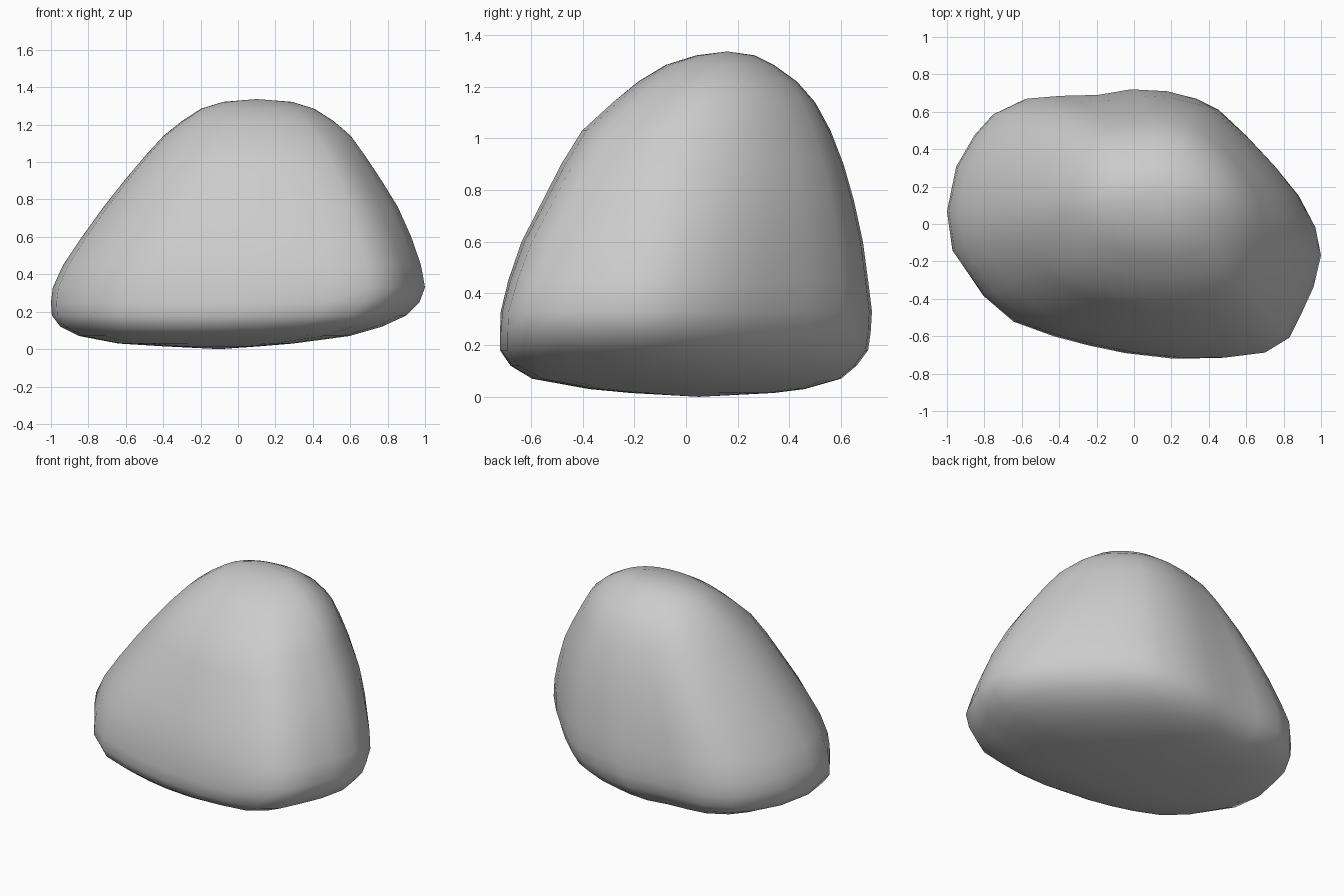
import bpy, bmesh, math

# Plan outline of the boulder at its widest (seen from the top)
OUTLINE = [(1, -.17), (.97, -.02), (.88, .15), (.75, .31), (.6, .47), (.45, .61), (.33, .67),
           (.17, .71), (-.02, .72), (-.2, .69), (-.4, .685), (-.58, .67), (-.75, .59),
           (-.85, .48), (-.95, .31), (-1, .07), (-.97, -.14), (-.8, -.38), (-.63, -.52),
           (-.4, -.6), (-.2, -.65), (0, -.69), (.27, -.72), (.5, -.715), (.7, -.69),
           (.83, -.61), (.9, -.47), (.96, -.34)]

# Height, x range, y range, and how round the slice is
SLICES = [(.015, -.40, .12, -.22, .34, .6), (.03, -.64, .30, -.38, .46, .4),
          (.07, -.85, .60, -.60, .60, .2), (.12, -.95, .77, -.68, .66, .05),
          (.18, -.995, .90, -.72, .705, 0), (.25, -1, .97, -.72, .715, 0),
          (.33, -.99, 1, -.717, .72, 0), (.45, -.935, .98, -.69, .705, .08),
          (.60, -.835, .93, -.64, .685, .15), (.76, -.72, .86, -.56, .65, .25),
          (.90, -.61, .775, -.49, .61, .35), (1.03, -.50, .69, -.41, .56, .45),
          (1.14, -.40, .61, -.29, .50, .55), (1.22, -.30, .515, -.19, .43, .65),
          (1.285, -.20, .41, -.08, .34, .8), (1.322, -.08, .29, .04, .265, .9)]

bm = bmesh.new()


def ring(z, x0, x1, y0, y1, roundness):
    verts = []
    for px, py in OUTLINE:
        u, v = px, py / .72
        a = math.atan2(v, u)
        u += (math.cos(a) - u) * roundness
        v += (math.sin(a) - v) * roundness
        verts.append(bm.verts.new(((x0 + x1) / 2 + u * (x1 - x0) / 2,
                                   (y0 + y1) / 2 + v * (y1 - y0) / 2, z)))
    return verts


# Skin between neighbouring slices
rings = [ring(*s) for s in SLICES]
n = len(OUTLINE)
for lo, hi in zip(rings, rings[1:]):
    for i in range(n):
        j = (i + 1) % n
        bm.faces.new((lo[i], lo[j], hi[j], hi[i]))

# Close underside and crown with shallow fans
bottom = bm.verts.new((-.1, .05, 0))
crown = bm.verts.new((.1, .16, 1.337))
for i in range(n):
    j = (i + 1) % n
    bm.faces.new((rings[0][j], rings[0][i], bottom))
    bm.faces.new((rings[-1][i], rings[-1][j], crown))

bmesh.ops.recalc_face_normals(bm, faces=bm.faces)
for f in bm.faces:
    f.smooth = True
mesh = bpy.data.meshes.new("boulder")
bm.to_mesh(mesh)
bm.free()
bpy.context.collection.objects.link(bpy.data.objects.new("boulder", mesh))
